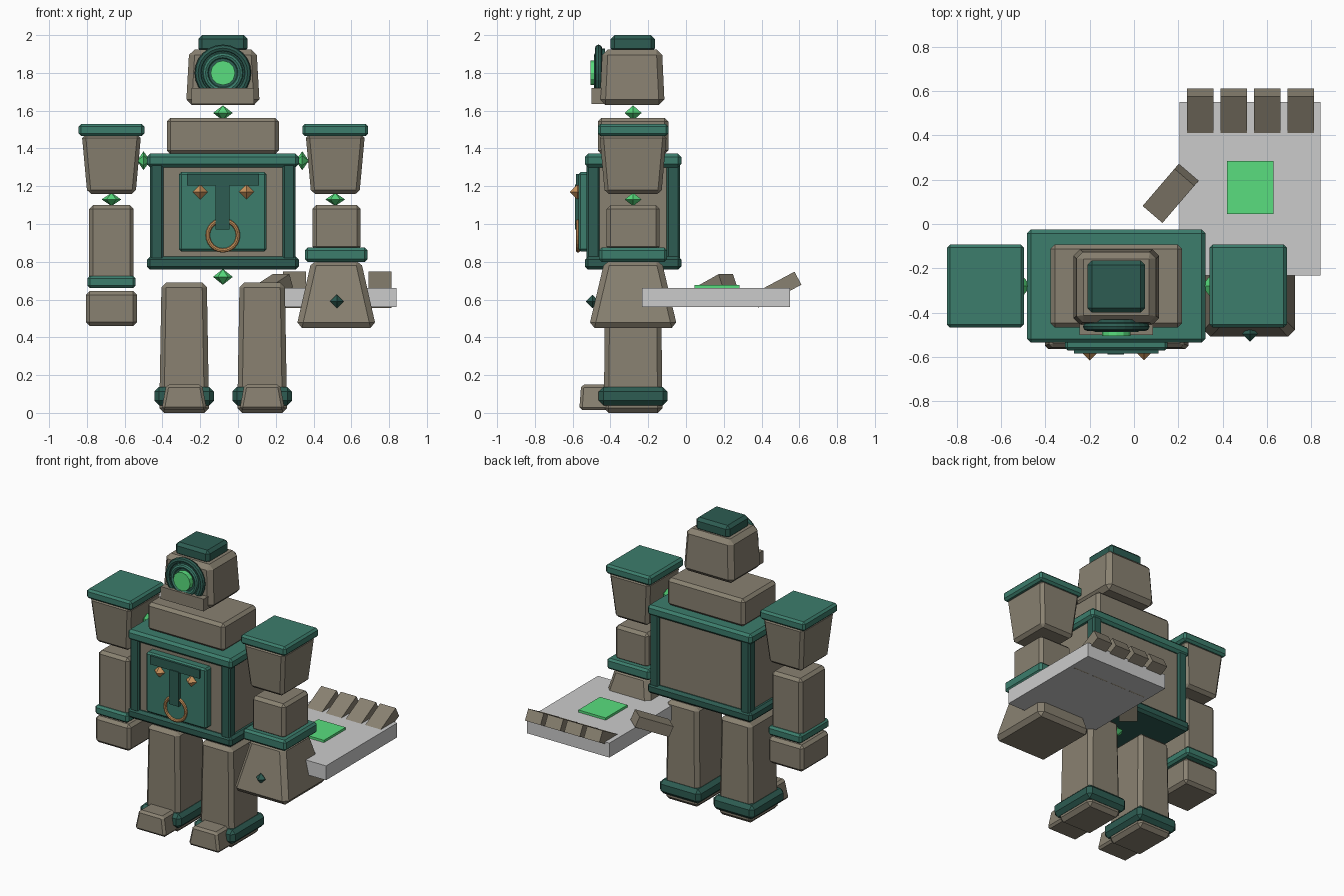
import bpy, bmesh
from math import radians, pi, cos, sin
from mathutils import Matrix, Vector

if "Cube" in bpy.data.objects:
    bpy.data.objects.remove(bpy.data.objects["Cube"])

def mat(name, c):
    m = bpy.data.materials.new(name)
    m.diffuse_color = (*c, 1)
    m.use_nodes = True
    m.node_tree.nodes["Principled BSDF"].inputs["Base Color"].default_value = m.diffuse_color
    return m

STONE = mat("stone", (.25, .22, .165))
TEAL = mat("teal", (.045, .205, .15))
DARK = mat("dark_teal", (.026, .107, .084))
GREEN = mat("green", (.10, .73, .21))
COPPER = mat("copper", (.60, .30, .11))
CX, CY = -.08, -.28          # body axis
LX, RX = -.67, .515          # arm axes

def finish(name, bm, m):
    bmesh.ops.recalc_face_normals(bm, faces=bm.faces)
    me = bpy.data.meshes.new(name)
    bm.to_mesh(me)
    bm.free()
    if m:
        me.materials.append(m)
    ob = bpy.data.objects.new(name, me)
    bpy.context.collection.objects.link(ob)
    return ob

def block(name, x, y, z0, z1, bot, top=None, m=STONE, bevel=.02):
    """Tapered box: half sizes at bottom and top, chamfered edges."""
    top = top or bot
    bm = bmesh.new()
    bmesh.ops.create_cube(bm, size=2)
    for v in bm.verts:
        h = top if v.co.z > 0 else bot
        v.co = Vector((x + v.co.x * h[0], y + v.co.y * h[1], z1 if v.co.z > 0 else z0))
    if bevel:
        bmesh.ops.bevel(bm, geom=bm.edges[:], offset=bevel, segments=1, affect='EDGES', profile=.5)
    return finish(name, bm, m)

def span(name, x0, x1, y0, y1, z0, z1, m=STONE, bevel=.01):
    return block(name, (x0 + x1) / 2, (y0 + y1) / 2, z0, z1,
                 ((x1 - x0) / 2, (y1 - y0) / 2), None, m, bevel)

def gem(name, loc, r, h, m=GREEN, sides=6, axis='Z'):
    """Double pyramid."""
    bm = bmesh.new()
    ring = [bm.verts.new((r * cos(2 * pi * i / sides), r * sin(2 * pi * i / sides), 0)) for i in range(sides)]
    for tip in (bm.verts.new((0, 0, h)), bm.verts.new((0, 0, -h))):
        for i in range(sides):
            bm.faces.new((ring[i], ring[(i + 1) % sides], tip))
    if axis == 'X':
        bm.transform(Matrix.Rotation(pi / 2, 4, 'Y'))
    bm.transform(Matrix.Translation(loc))
    return finish(name, bm, m)

def disc(name, x, y0, y1, z, r, m, sides=24):
    bm = bmesh.new()
    bmesh.ops.create_cone(bm, cap_ends=True, segments=sides, radius1=r, radius2=r, depth=y1 - y0)
    bm.transform(Matrix.Translation((x, (y0 + y1) / 2, z)) @ Matrix.Rotation(pi / 2, 4, 'X'))
    return finish(name, bm, m)

def ring(name, x, y, z, R, r, m):
    bpy.ops.mesh.primitive_torus_add(major_radius=R, minor_radius=r, major_segments=24, minor_segments=8,
                                     location=(x, y, z), rotation=(pi / 2, 0, 0))
    ob = bpy.context.object
    ob.name = name
    ob.data.materials.append(m)

# Head
block("head", CX, -.285, 1.63, 1.925, (.195, .172), (.178, .158), bevel=.03)
block("head_cap", CX, -.282, 1.91, 2.0, (.13, .117), m=DARK)
block("jaw", CX, -.45, 1.635, 1.72, (.165, .05), bevel=0)
disc("eye_back", CX, -.47, -.43, 1.80, .13, DARK)
ring("eye_outer_ring", CX, -.463, 1.80, .131, .019, DARK)
ring("eye_inner_ring", CX, -.472, 1.80, .092, .016, TEAL)
disc("eye_lens", CX, -.505, -.46, 1.80, .065, GREEN, 12)
gem("neck_gem", (CX, CY, 1.588), .052, .04)

# Torso
block("chest_top", CX, CY, 1.37, 1.562, (.297, .187))
block("torso", CX, CY, .80, 1.34, (.37, .23), bevel=.01)
block("torso_top_rim", CX, CY, 1.30, 1.372, (.402, .255), m=TEAL, bevel=.017)
block("torso_bottom_rim", CX, CY, .758, .828, (.402, .255), m=DARK, bevel=.017)
for sx in (-1, 1):
    for sy in (-1, 1):
        block("corner_post", CX + sx * .35, CY + sy * .212, .81, 1.32, (.035, .035), m=DARK, bevel=.01)
gem("waist_gem", (CX, CY, .72), .052, .042)

# Chest plate with its face ornament
block("chest_plate", CX, -.535, .855, 1.275, (.232, .035), m=TEAL, bevel=.012)
span("brow_bar", -.27, .11, -.583, -.55, 1.205, 1.265, DARK, 0)
span("nose_bar", -.12, -.045, -.588, -.55, .97, 1.21, DARK, 0)
ring("nose_ring", CX, -.572, .94, .08, .0115, COPPER)
for x in (-.2, .045):
    gem("plate_stud", (x, -.575, 1.17), .04, .04, COPPER, 4)

# Arms
for x, sx in ((LX, -1), (RX, 1)):
    block("shoulder_cap", x, CY, 1.465, 1.53, (.174, .187), m=TEAL, bevel=.014)
    block("upper_arm", x, CY, 1.16, 1.475, (.128, .15), (.157, .178))
    gem("elbow_gem", (x, CY, 1.13), .052, .035)
    gem("shoulder_gem", (CX + sx * .42, CY, 1.335), .05, .035, axis='X')
block("left_forearm", LX, CY, .69, 1.10, (.118, .14))
block("left_cuff", LX, CY, .66, .725, (.128, .16), m=TEAL, bevel=.014)
block("left_fist", LX, CY, .46, .645, (.135, .15))
block("right_forearm", RX + .007, CY, .86, 1.10, (.127, .14))
block("right_cuff", RX + .005, CY, .80, .875, (.165, .18), m=TEAL, bevel=.014)
block("right_gauntlet", RX + .005, CY, .45, .81, (.212, .235), (.13, .15), bevel=.03)
gem("gauntlet_stud", (RX + .008, -.495, .59), .036, .036, DARK, 4)

# Legs
for x in (-.285, .128):
    block("leg", x, CY, 0, .69, (.132, .155), (.12, .148), bevel=.025)
    block("ankle_cuff", x, CY, .04, .138, (.158, .182), m=DARK, bevel=.025)
    block("toe", x, -.475, .015, .15, (.12, .09), (.095, .08), bevel=.015)

# Open palm
span("palm", .205, .84, -.232, .55, .56, .66, None, 0)
span("palm_plate", .42, .63, .045, .283, .65, .676, GREEN, 0)
for i in range(4):
    f = block("finger", 0, 0, -.039, .039, (.06, .13), bevel=0)
    f.location = (.299 + i * .151, .478, .652)
    f.rotation_euler = (radians(28), 0, 0)
t = block("thumb", 0, 0, -.0375, .0375, (.12, .059), bevel=0)
t.location = (.165, .138, .653)
t.rotation_euler = (0, radians(-23), radians(49.4))
